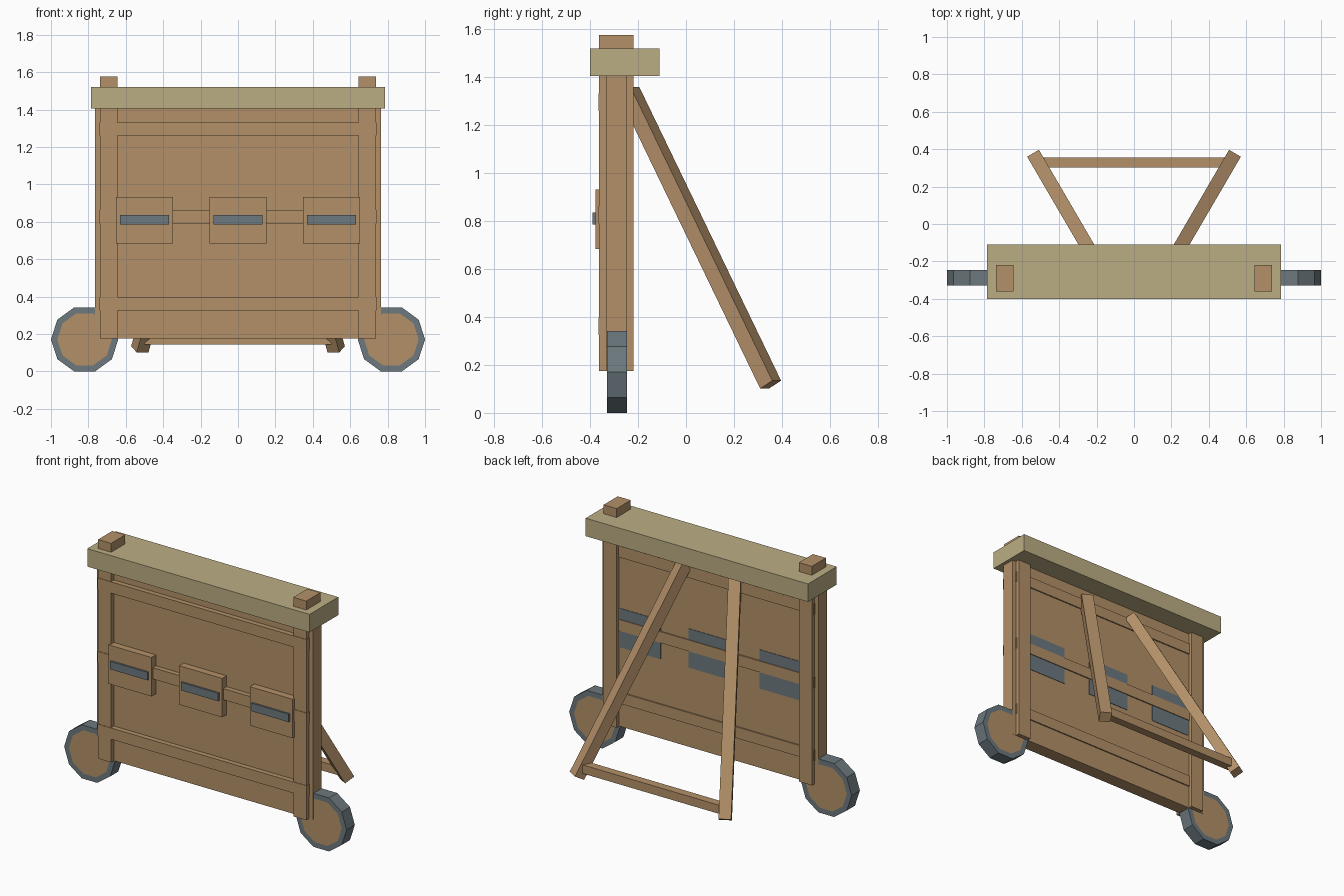
import bpy, bmesh, math
from mathutils import Vector, Matrix

if "Cube" in bpy.data.objects:
    bpy.data.objects.remove(bpy.data.objects["Cube"])


def material(name, rgb):
    m = bpy.data.materials.new(name)
    m.diffuse_color = (*rgb, 1)
    m.use_nodes = True
    m.node_tree.nodes["Principled BSDF"].inputs["Base Color"].default_value = m.diffuse_color
    return m


WOOD = material("brown_wood", (0.45, 0.28, 0.14))
PALE = material("pale_wood", (0.50, 0.42, 0.23))
METAL = material("grey_metal", (0.15, 0.19, 0.21))


def finish(name, bm, *mats):
    bmesh.ops.recalc_face_normals(bm, faces=bm.faces)
    me = bpy.data.meshes.new(name)
    bm.to_mesh(me)
    bm.free()
    for m in mats:
        me.materials.append(m)
    ob = bpy.data.objects.new(name, me)
    bpy.context.collection.objects.link(ob)
    return ob


def box(name, x, y, z, mat):
    """Box from (min, max) ranges."""
    bm = bmesh.new()
    bmesh.ops.create_cube(bm, size=1)
    for v in bm.verts:
        v.co = [r[0] + (c + 0.5) * (r[1] - r[0]) for c, r in zip(v.co, (x, y, z))]
    return finish(name, bm, mat)


def wheel(name, cx):
    """Ten-sided metal rim with wooden faces inset on both caps."""
    bm = bmesh.new()
    r = 0.18
    ring = [bm.verts.new((cx + r * math.cos(i * math.pi / 5), -0.33,
                          0.171 + r * math.sin(i * math.pi / 5))) for i in range(10)]
    cap = bm.faces.new(ring)
    ext = bmesh.ops.extrude_face_region(bm, geom=[cap], use_keep_orig=True)
    moved = [g for g in ext["geom"] if isinstance(g, bmesh.types.BMVert)]
    bmesh.ops.translate(bm, verts=moved, vec=(0, 0.083, 0))
    bmesh.ops.recalc_face_normals(bm, faces=bm.faces)
    caps = [f for f in bm.faces if len(f.verts) == 10]
    bmesh.ops.inset_individual(bm, faces=caps, thickness=0.034)
    for f in bm.faces:
        f.material_index = 1 if len(f.verts) == 10 else 0
    return finish(name, bm, METAL, WOOD)


def leg(name, side):
    """Square brace leaning from the panel out to the ground behind."""
    foot = Vector((side * 0.525, 0.353, 0.118))
    top = Vector((side * 0.18, -0.238, 1.3425))
    axis = (top - foot).normalized()
    wide = axis.cross(Vector((0, 0, 1))).normalized()
    deep = wide.cross(axis)
    rot = Matrix((wide, deep, axis)).transposed().to_4x4()
    bm = bmesh.new()
    bmesh.ops.create_cube(bm, size=1)
    bmesh.ops.scale(bm, vec=(0.073, 0.067, (top - foot).length), verts=bm.verts)
    bmesh.ops.transform(bm, matrix=Matrix.Translation((foot + top) / 2) @ rot, verts=bm.verts)
    return finish(name, bm, WOOD)


# main panel and its top beam
box("panel", (-0.765, 0.765), (-0.333, -0.246), (0.175, 1.41), WOOD)
box("top_beam", (-0.787, 0.787), (-0.4, -0.11), (1.405, 1.52), PALE)

# horizontal rails through the posts
for part, z in (("lower", 0.325), ("middle", 0.79), ("upper", 1.26)):
    box(part + "_rail", (-0.741, 0.741), (-0.365, -0.238), (z, z + 0.072), WOOD)

# posts, wheels and braces on both sides
for part, s in (("left", -1), ("right", 1)):
    box(part + "_post", sorted((s * 0.645, s * 0.737)), (-0.362, -0.22), (0.175, 1.577), WOOD)
    wheel(part + "_wheel", s * 0.82)
    leg(part + "_brace_leg", s)
box("brace_crossbar", (-0.5, 0.5), (0.302, 0.355), (0.145, 0.2), WOOD)

# shutters with metal handles, and their metal backing on the rear
for part, x in (("left", -0.5), ("middle", 0), ("right", 0.5)):
    box(part + "_shutter", (x - 0.152, x + 0.152), (-0.378, -0.32), (0.683, 0.932), WOOD)
    box(part + "_handle", (x - 0.132, x + 0.132), (-0.39, -0.37), (0.785, 0.836), METAL)
    hw = 0.152 if x == 0 else 0.144
    cx = x * 0.99
    box(part + "_rear_plate", (cx - hw, cx + hw), (-0.25, -0.243), (0.683, 0.932), METAL)
